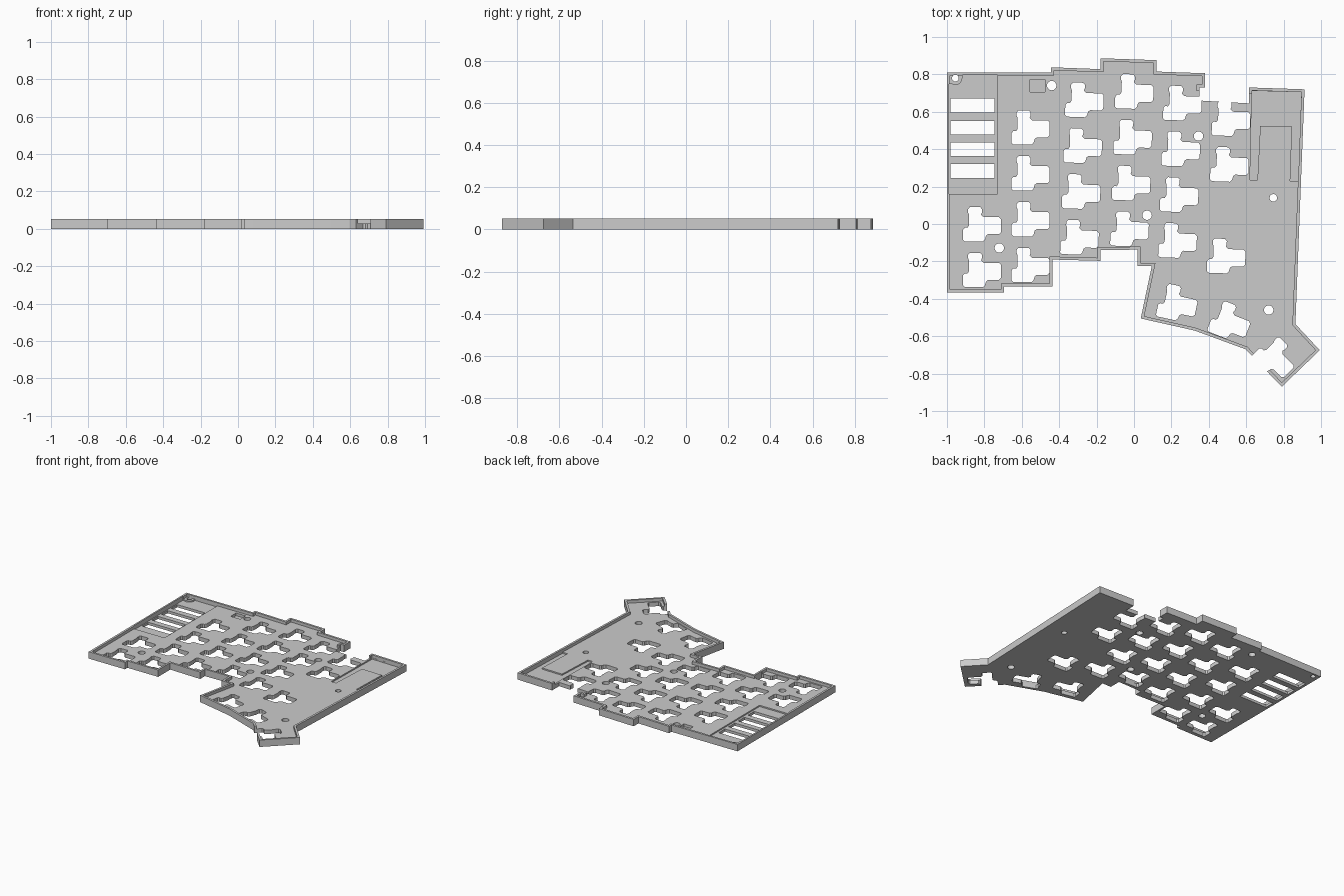
import bpy, bmesh, math
from mathutils import Vector, Matrix
from mathutils.geometry import intersect_line_line_2d, intersect_line_line

if "Cube" in bpy.data.objects:
    bpy.data.objects.remove(bpy.data.objects["Cube"])

HEIGHT, FLOOR, RIM = 0.052, 0.03, 0.016

grey = bpy.data.materials.new("mid grey")
grey.diffuse_color = (0.6, 0.6, 0.6, 1)
grey.use_nodes = True
grey.node_tree.nodes["Principled BSDF"].inputs["Base Color"].default_value = grey.diffuse_color


def add_prism(bm, points, z0, z1):
    """Extrude a flat outline between two heights."""
    base = [bm.verts.new((x, y, z0)) for x, y in points]
    face = bm.faces.new(base)
    top = bmesh.ops.extrude_face_region(bm, geom=[face])["geom"]
    for v in top:
        if isinstance(v, bmesh.types.BMVert):
            v.co.z = z1


def prism_object(name, outlines, z0, z1):
    bm = bmesh.new()
    for points in outlines:
        add_prism(bm, points, z0, z1)
    bmesh.ops.recalc_face_normals(bm, faces=bm.faces)
    mesh = bpy.data.meshes.new(name)
    bm.to_mesh(mesh)
    bm.free()
    mesh.materials.append(grey)
    obj = bpy.data.objects.new(name, mesh)
    bpy.context.collection.objects.link(obj)
    return obj


def combine(target, tool, operation):
    """Apply a boolean and discard its tool."""
    mod = target.modifiers.new(operation, 'BOOLEAN')
    mod.operation, mod.solver, mod.object = operation, 'EXACT', tool
    bpy.context.view_layer.objects.active = target
    bpy.ops.object.modifier_apply(modifier=mod.name)
    bpy.data.objects.remove(tool)


def rect(x0, y0, x1, y1):
    return [(x0, y0), (x1, y0), (x1, y1), (x0, y1)]


def circle(x, y, r, n=32):
    return [(x + r * math.cos(2 * math.pi * i / n),
             y + r * math.sin(2 * math.pi * i / n)) for i in range(n)]


def inset(points, distances):
    """Offset each edge of a clockwise outline inward."""
    lines, result = [], []
    for i, p in enumerate(points):
        a, b = Vector(p), Vector(points[(i + 1) % len(points)])
        d = (b - a).normalized()
        n = Vector((d.y, -d.x)) * distances[i]
        lines.append((a + n, d))
    for i in range(len(lines)):
        (p, d), (q, e) = lines[i - 1], lines[i]
        cross = d.x * e.y - d.y * e.x
        t = ((q - p).x * e.y - (q - p).y * e.x) / cross
        result.append(tuple(p + d * t))
    return result


# Case outline, clockwise from the back left corner
outline = [(-1, 0.81), (-0.445, 0.81), (-0.445, 0.838), (-0.18, 0.828),
           (-0.18, 0.886), (0.12, 0.876), (0.12, 0.815), (0.38, 0.806),
           (0.38, 0.73), (0.35, 0.73), (0.35, 0.66), (0.615, 0.645),
           (0.615, 0.73), (0.912, 0.72), (0.863, -0.535), (0.993, -0.675),
           (0.79, -0.87), (0.597, -0.67), (0.325, -0.57), (0.036, -0.505),
           (0.095, -0.225), (0.02, -0.225), (0.02, -0.137), (-0.18, -0.14),
           (-0.18, -0.197), (-0.437, -0.19), (-0.437, -0.335),
           (-0.695, -0.335), (-0.695, -0.365), (-1, -0.365)]
case = prism_object("keyboard_case", [outline], 0, HEIGHT)

# Tray inside the rim, open at the rear notch
widths = [RIM] * len(outline)
widths[10] = -0.05
combine(case, prism_object("tray_cutter", [inset(outline, widths)], FLOOR, 0.1), 'DIFFERENCE')

# Shallow controller recess with two legs
combine(case, prism_object("controller_cutter", [
    [(0.63, 0.712), (0.895, 0.705), (0.878, 0.23), (0.835, 0.23), (0.845, 0.52),
     (0.675, 0.525), (0.66, 0.235), (0.62, 0.235)]], FLOOR - 0.01, 0.1), 'DIFFERENCE')

# Shallow slotted bay with a corner kept around its screw hole
bay = [(-0.988, 0.16), (-0.73, 0.16), (-0.73, 0.796), (-0.918, 0.796)]
bay += [(-0.955 + 0.037 * math.cos(a), 0.78 + 0.037 * math.sin(a))
        for a in [math.radians(-15 * i) for i in range(0, 9)]]
bay += [(-0.988, 0.748)]
combine(case, prism_object("bay_cutter", [bay], FLOOR - 0.01, 0.1), 'DIFFERENCE')

# Small switch pocket
combine(case, prism_object("pocket_cutter", [rect(-0.557, 0.707, -0.477, 0.773)],
                           0.01, 0.1), 'DIFFERENCE')

# Socket opening profile: top lobe, right arm, lower left block
socket = [(-.027, .091), (.027, .091), (.037, .08), (.037, .062), (.032, .05),
          (.046, .037), (.128, .037), (.139, .026), (.139, -.043), (.128, -.054),
          (.07, -.054), (.059, -.062), (.053, -.083), (.043, -.093),
          (-.055, -.093), (-.064, -.084), (-.064, -.03), (-.055, -.02),
          (-.04, -.02), (-.032, -.008), (-.032, .05), (-.037, .062), (-.037, .08)]

# Columns: x and y of the top key, rows, tilt in degrees
PITCH = 0.245
keys = []
for x, y, rows, tilt in [(-0.85, 0, (0, 1), 0), (-0.59, 0.517, (0, 1, 2, 3), 0),
                         (-0.302, 0.665, (0, 1, 2, 3), -2),
                         (-0.035, 0.71, (0, 1, 2, 3), -2),
                         (0.222, 0.648, (0, 1, 2, 3), -2),
                         (0.482, 0.565, (0, 1, 3), -2)]:
    a = math.radians(tilt)
    for r in rows:
        keys.append((x + math.sin(a) * PITCH * r, y - math.cos(a) * PITCH * r, tilt))
# Fanned thumb keys
keys += [(0.198, -0.415, -12), (0.482, -0.508, -21), (0.735, -0.69, -45)]

holes = []
for x, y, tilt in keys:
    rot = Matrix.Rotation(math.radians(tilt), 2)
    holes.append([tuple(rot @ Vector(p) + Vector((x, y))) for p in socket])
# Bay slots
holes += [rect(-0.98, y - 0.037, -0.745, y + 0.037) for y in (0.633, 0.515, 0.4, 0.283)]
# Screw holes
holes += [circle(x, y, r) for x, y, r in [
    (-0.44, 0.74, 0.025), (0.345, 0.47, 0.025), (0.07, 0.047, 0.025),
    (-0.72, -0.128, 0.025), (0.745, 0.14, 0.02), (0.72, -0.46, 0.025),
    (-0.955, 0.78, 0.018)]]
combine(case, prism_object("hole_cutter", holes, -0.1, 0.1), 'DIFFERENCE')

case.select_set(True)
bpy.context.view_layer.objects.active = case
bpy.ops.object.shade_smooth_by_angle(angle=math.radians(25))
